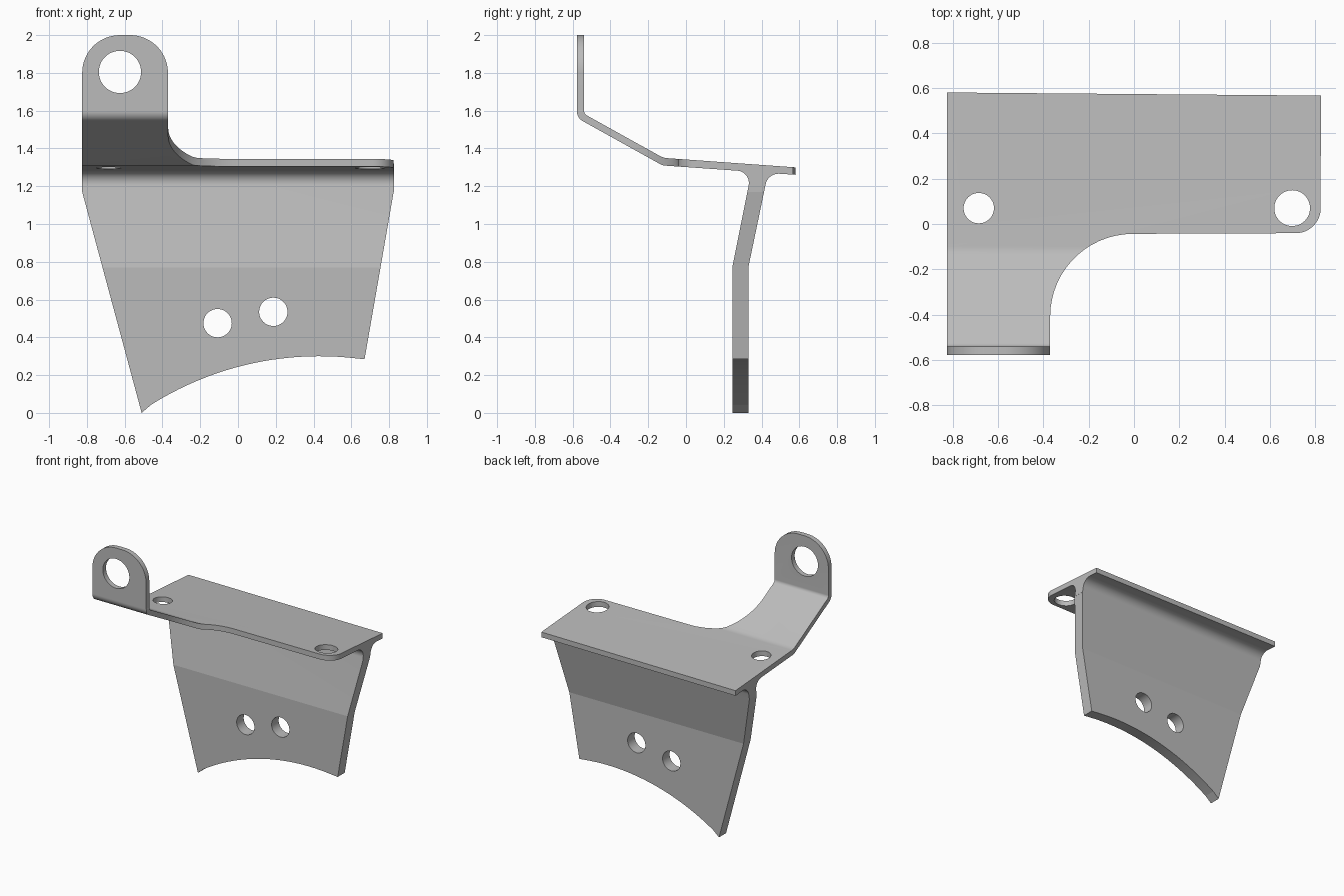
import bpy, bmesh, math
from mathutils import Vector

if "Cube" in bpy.data.objects:
    bpy.data.objects.remove(bpy.data.objects["Cube"])

metal = bpy.data.materials.new("plain grey metal")
metal.use_nodes = True
grey = (0.5, 0.5, 0.5, 1)
metal.diffuse_color = grey
metal.node_tree.nodes["Principled BSDF"].inputs["Base Color"].default_value = grey


def rounded(corners):
    """Outline from (a, b, radius) corners, each filleted when radius > 0."""
    out = []
    for i, (a, b, r) in enumerate(corners):
        p = Vector((a, b))
        if r == 0:
            out.append(p)
            continue
        u = (Vector(corners[i - 1][:2]) - p).normalized()
        v = (Vector(corners[(i + 1) % len(corners)][:2]) - p).normalized()
        half = u.angle(v) / 2
        centre = p + (u + v).normalized() * (r / math.sin(half))
        start = p + u * (r / math.tan(half)) - centre
        end = p + v * (r / math.tan(half)) - centre
        sweep = math.atan2(start.cross(end), start.dot(end))
        n = max(2, math.ceil(abs(math.degrees(sweep)) / 6))
        for k in range(n + 1):
            t = sweep * k / n
            c, s = math.cos(t), math.sin(t)
            out.append(centre + Vector((start.x * c - start.y * s,
                                        start.x * s + start.y * c)))
    return out


def prism(name, outline, axis, lo, hi):
    """Extrude a 2D outline along one axis between lo and hi."""
    place = {"x": lambda p, t: (t, p[0], p[1]),
             "y": lambda p, t: (p[0], t, p[1]),
             "z": lambda p, t: (p[0], p[1], t)}[axis]
    bm = bmesh.new()
    ends = [[bm.verts.new(place(p, t)) for p in outline] for t in (lo, hi)]
    for ring in ends:
        bm.faces.new(ring)
    n = len(outline)
    for i in range(n):
        j = (i + 1) % n
        bm.faces.new((ends[0][i], ends[0][j], ends[1][j], ends[1][i]))
    bmesh.ops.recalc_face_normals(bm, faces=bm.faces)
    mesh = bpy.data.meshes.new(name)
    bm.to_mesh(mesh)
    bm.free()
    mesh.materials.append(metal)
    obj = bpy.data.objects.new(name, mesh)
    bpy.context.collection.objects.link(obj)
    return obj


def carve(target, cutter, operation):
    mod = target.modifiers.new("carve", "BOOLEAN")
    mod.operation, mod.object, mod.solver = operation, cutter, "EXACT"
    bpy.context.view_layer.objects.active = target
    bpy.ops.object.modifier_apply(modifier=mod.name)
    bpy.data.objects.remove(cutter)


# Side section: tab, ramp, top plate and cranked web in one outline
section = rounded([
    (-0.578, 2.0, 0), (-0.578, 1.562, 0.06), (-0.124, 1.31, 0.06),
    (0.346, 1.277, 0.065), (0.245, 0.77, 0), (0.245, -0.05, 0),
    (0.33, -0.05, 0), (0.33, 0.77, 0), (0.434, 1.27, 0.07),
    (0.62, 1.258, 0), (0.62, 1.297, 0), (-0.12, 1.35, 0.1),
    (-0.54, 1.583, 0.03), (-0.54, 2.0, 0)])
bracket = prism("bracket", section, "x", -0.825, 0.825)

# Plan outline: rounded front corner and large sweep into the arm
plan = rounded([
    (-0.9, 0.581, 0), (0.9, 0.566, 0), (0.9, 0.3, 0), (0.824, 0.3, 0),
    (0.824, -0.04, 0.11), (-0.37, -0.045, 0.365), (-0.37, -0.7, 0), (-0.9, -0.7, 0)])
carve(bracket, prism("plan_cutter", plan, "z", -0.5, 2.5), "INTERSECT")

# Front outline: round-topped tab, tapered web and arched lower edge
front = rounded([
    (0.67, 0.284, 0), (0.824, 1.17, 0), (0.9, 1.17, 0), (0.9, 1.56, 0),
    (-0.36, 1.56, 0), (-0.371, 1.6, 0), (-0.371, 2.0, 0.2),
    (-0.825, 2.0, 0.2), (-0.825, 1.6, 0), (-0.9, 1.5, 0), (-0.9, 1.17, 0),
    (-0.825, 1.17, 0), (-0.51, 0.0, 0)])
for k in range(1, 24):
    x = -0.51 + 1.18 * k / 24
    front.append(Vector((x, math.sqrt(1.67 ** 2 - (x - 0.43) ** 2) - 1.37)))
carve(bracket, prism("front_cutter", front, "y", -1, 1), "INTERSECT")

# Bolt holes: centre, radius, axis and depth range
for a, b, r, axis, lo, hi in [
        (-0.625, 1.805, 0.112, "y", -0.7, -0.4),
        (-0.108, 0.475, 0.075, "y", 0.1, 0.5),
        (0.187, 0.535, 0.075, "y", 0.1, 0.5),
        (-0.685, 0.07, 0.067, "z", 1.2, 1.5),
        (0.698, 0.07, 0.079, "z", 1.2, 1.5)]:
    ring = [(a + r * math.cos(math.tau * k / 48), b + r * math.sin(math.tau * k / 48))
            for k in range(48)]
    carve(bracket, prism("hole_cutter", ring, axis, lo, hi), "DIFFERENCE")

# Smooth fillets and holes, keep the folds crisp
bpy.ops.object.select_all(action="DESELECT")
bracket.select_set(True)
bpy.context.view_layer.objects.active = bracket
bpy.ops.object.shade_smooth_by_angle(angle=math.radians(9))
